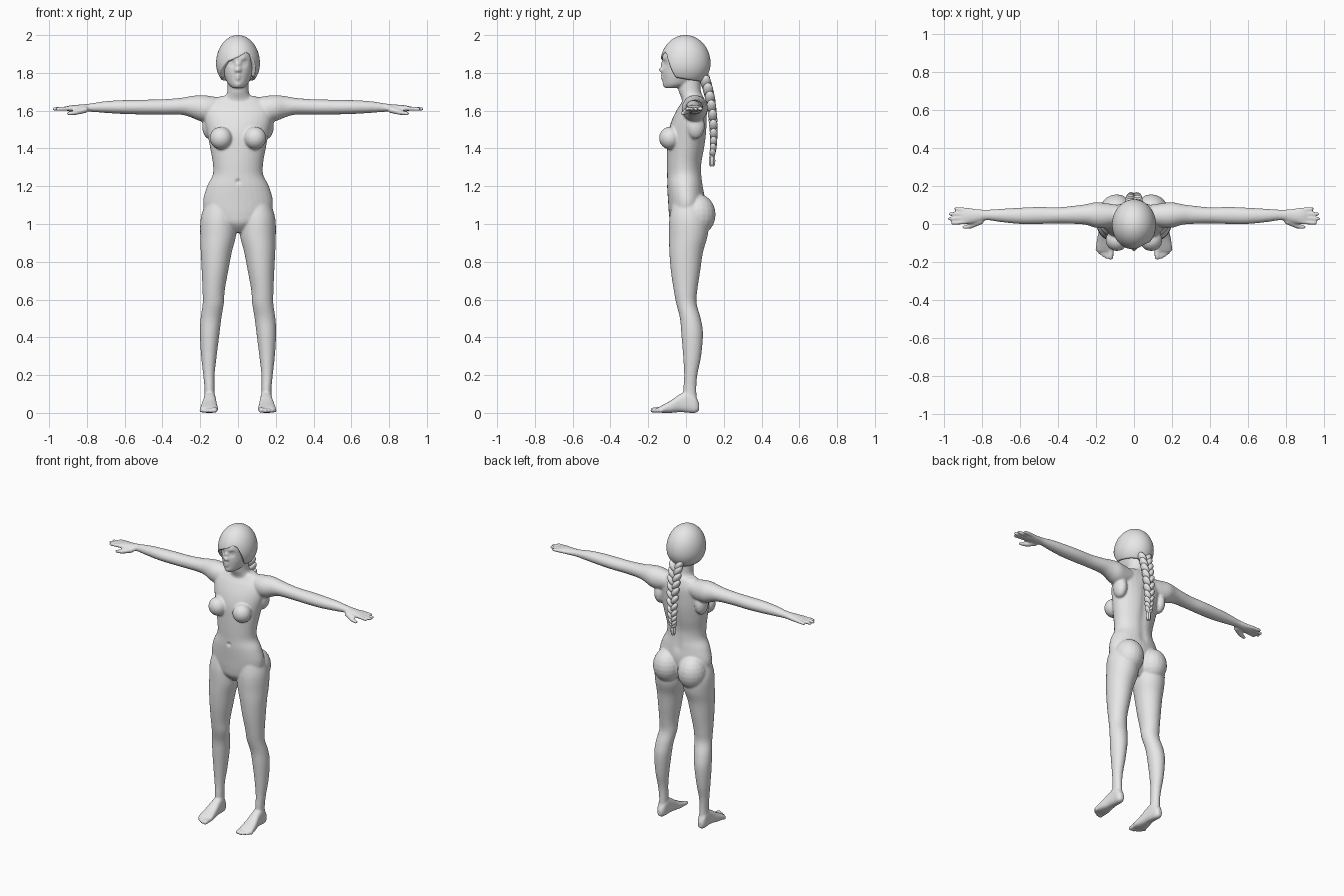
import bpy, bmesh, math
from mathutils import Vector, Matrix

if "Cube" in bpy.data.objects:
    bpy.data.objects.remove(bpy.data.objects["Cube"])

grey = bpy.data.materials.new("plain grey")
grey.diffuse_color = (0.8, 0.8, 0.8, 1)
grey.use_nodes = True
grey.node_tree.nodes["Principled BSDF"].inputs["Base Color"].default_value = grey.diffuse_color


def finish(bm, name):
    bmesh.ops.recalc_face_normals(bm, faces=bm.faces[:])
    me = bpy.data.meshes.new(name)
    bm.to_mesh(me)
    bm.free()
    me.materials.append(grey)
    for p in me.polygons:
        p.use_smooth = True
    ob = bpy.data.objects.new(name, me)
    bpy.context.collection.objects.link(ob)
    return ob


def spline(rows, steps=5):
    """Catmull-Rom resampling of section rows."""
    out = []
    for i in range(len(rows) - 1):
        a, b, c, d = (rows[max(0, min(len(rows) - 1, i + k))] for k in (-1, 0, 1, 2))
        for s in range(steps):
            t = s / steps
            out.append([0.5 * (2 * q + (r - p) * t + (2 * p - 5 * q + 4 * r - u) * t * t
                               + (3 * q - p - 3 * r + u) * t ** 3)
                        for p, q, r, u in zip(a, b, c, d)])
    return out + [list(rows[-1])]


def loft(bm, axis, rows, power=1.0, n=32):
    """Rows: position along axis, then low and high limits of the two other axes."""
    rings = []
    for t, a0, a1, b0, b1 in spline(rows):
        ring = []
        for k in range(n):
            c, s = math.cos(2 * math.pi * k / n), math.sin(2 * math.pi * k / n)
            a = (a0 + a1) / 2 + (a1 - a0) / 2 * math.copysign(abs(c) ** power, c)
            b = (b0 + b1) / 2 + (b1 - b0) / 2 * math.copysign(abs(s) ** power, s)
            ring.append(bm.verts.new({"x": (t, a, b), "y": (a, t, b), "z": (a, b, t)}[axis]))
        rings.append(ring)
    for r, q in zip(rings, rings[1:]):
        for k in range(n):
            bm.faces.new((r[k], r[(k + 1) % n], q[(k + 1) % n], q[k]))
    bm.faces.new(rings[0][::-1])
    bm.faces.new(rings[-1])


def ball(bm, centre, radii, rot=Matrix()):
    m = Matrix.Translation(centre) @ rot @ Matrix.Diagonal((*radii, 1))
    bmesh.ops.create_uvsphere(bm, u_segments=20, v_segments=12, radius=1, matrix=m)


def digit(bm, p, q, r0, r1):
    """Tapered round-ended finger or toe segment."""
    p, q = Vector(p), Vector(q)
    rot = (q - p).to_track_quat("Z", "Y").to_matrix().to_4x4()
    bmesh.ops.create_cone(bm, cap_ends=True, segments=16, radius1=r0, radius2=r1, depth=(q - p).length,
                          matrix=Matrix.Translation((p + q) / 2) @ rot)
    ball(bm, p, (r0,) * 3)
    ball(bm, q, (r1,) * 3)


bm = bmesh.new()
# Leg
loft(bm, "z", [(1.12, .03, .17, -.07, .09), (1.05, .012, .193, -.085, .11), (1.0, .008, .2, -.09, .12),
               (.93, .012, .2, -.09, .113), (.85, .033, .197, -.088, .09), (.75, .052, .192, -.08, .075),
               (.65, .07, .188, -.065, .06), (.58, .075, .187, -.052, .056), (.5, .088, .198, -.032, .078),
               (.42, .098, .202, -.025, .09), (.3, .113, .195, -.015, .08), (.2, .124, .184, -.01, .06),
               (.12, .125, .177, -.014, .055), (.04, .125, .178, -.014, .06)])
ball(bm, (.092, .06, 1.05), (.092, .097, .11))
# Foot and toes
loft(bm, "y", [(.07, .138, .165, .012, .05), (.05, .126, .178, 0, .09), (.02, .12, .18, 0, .12),
               (-.03, .115, .184, .004, .10), (-.08, .11, .195, 0, .066), (-.12, .105, .2, 0, .044),
               (-.145, .108, .197, .003, .03)], .75)
for x, y, r in [(.121, -.175, .0145), (.143, -.174, .011), (.161, -.163, .011), (.178, -.15, .0105),
                (.192, -.134, .01)]:
    digit(bm, (x, -.12, .02), (x + .002, y, r), r, r)
# Arm and palm
loft(bm, "x", [(.08, 0, .1, 1.56, 1.665), (.15, -.02, .11, 1.54, 1.678), (.2, -.02, .115, 1.545, 1.682),
               (.25, -.005, .105, 1.565, 1.677), (.3, 0, .098, 1.578, 1.668), (.4, .003, .088, 1.58, 1.66),
               (.5, 0, .09, 1.58, 1.658), (.6, 0, .086, 1.582, 1.656), (.7, .01, .08, 1.588, 1.65),
               (.78, .02, .075, 1.594, 1.638), (.84, .006, .08, 1.592, 1.632), (.88, 0, .085, 1.594, 1.629),
               (.905, .003, .082, 1.599, 1.624)])
# Fingers and thumb
for y, tip, out in [(.012, .957, .004), (.033, .974, .028), (.054, .97, .054), (.074, .94, .08)]:
    digit(bm, (.88, y, 1.612), (tip, out, 1.609), .0125, .0095)
digit(bm, (.81, .015, 1.605), (.86, -.01, 1.59), .018, .0135)
digit(bm, (.86, -.01, 1.59), (.897, -.017, 1.585), .0135, .01)
# Chest and side of the back
ball(bm, (.09, -.085, 1.455), (.06, .058, .06))
ball(bm, (.152, .05, 1.52), (.038, .05, .07))
# Mirror the side parts
twin = bmesh.ops.duplicate(bm, geom=bm.verts[:] + bm.edges[:] + bm.faces[:])["geom"]
for v in twin:
    if isinstance(v, bmesh.types.BMVert):
        v.co.x *= -1


def central(rows):
    loft(bm, "z", [(z, -w, w, f, b) for z, w, f, b in rows])


# Torso, neck, head
central([(.955, .035, -.04, .05), (1.0, .12, -.08, .08), (1.05, .17, -.09, .09), (1.12, .185, -.095, .1),
         (1.2, .164, -.1, .092), (1.26, .134, -.1, .085), (1.32, .133, -.101, .085), (1.4, .147, -.1, .1),
         (1.48, .163, -.095, .11), (1.55, .178, -.075, .112), (1.61, .185, -.045, .11),
         (1.65, .15, -.018, .1), (1.678, .09, -.005, .088)])
central([(1.6, .12, -.02, .1), (1.655, .085, -.022, .1), (1.68, .066, -.03, .088), (1.71, .056, -.04, .078),
         (1.8, .055, -.05, .075)])
central([(1.72, .026, -.11, -.05), (1.738, .05, -.118, .02), (1.77, .067, -.122, .06), (1.8, .076, -.125, .08),
         (1.84, .083, -.124, .095), (1.88, .087, -.126, .1), (1.92, .083, -.116, .09), (1.96, .055, -.08, .06)])
body = finish(bm, "body")

# Fuse the parts into one smooth skin
rem = body.modifiers.new("fuse", "REMESH")
rem.mode, rem.voxel_size, rem.use_smooth_shade = "VOXEL", .0058, True
smo = body.modifiers.new("soften", "SMOOTH")
smo.factor, smo.iterations = .5, 7
bpy.context.view_layer.update()
skin = bpy.data.meshes.new_from_object(body.evaluated_get(bpy.context.evaluated_depsgraph_get()))
body.modifiers.clear()
body.data = skin

# Soft dents and bumps along y: x, y, z, radius, depth
marks = [(0, -.126, 1.817, .014, -.021), (0, -.122, 1.845, .012, -.011), (.011, -.128, 1.812, .008, -.005),
         (.033, -.112, 1.853, .017, .011), (.034, -.102, 1.852, .009, -.006), (.03, -.115, 1.877, .014, -.004),
         (0, -.123, 1.784, .011, -.009), (0, -.122, 1.769, .011, -.009), (0, -.128, 1.776, .005, .004),
         (0, -.116, 1.737, .018, -.006), (0, -.1, 1.225, .011, .01)]
marks += [(0, .1, 1.2 + .035 * i, .028, -.006) for i in range(11)]
for x, y, z, r, depth in marks:
    for sx in ({x, -x}):
        c = Vector((sx, y, z))
        for v in skin.vertices:
            if abs(v.co.z - z) < 3 * r and abs(v.co.x - sx) < 3 * r:
                v.co.y += depth * math.exp(-(v.co - c).length_squared / (r * r))
for v in skin.vertices:
    v.co.z = max(v.co.z, 0)

# Hair cap: columns run from the crown to a swept hairline
hairline = [(-180, 1.75), (-100, 1.763), (-65, 1.77), (-52, 1.815), (-30, 1.86), (0, 1.885), (25, 1.912),
            (38, 1.9), (50, 1.85), (62, 1.775), (100, 1.763), (180, 1.75)]


def edge_height(deg):
    for (a, za), (b, zb) in zip(hairline, hairline[1:]):
        if a <= deg <= b:
            return za + (zb - za) * (deg - a) / (b - a)


bm = bmesh.new()
COLS, ROWS = 96, 26
crown = bm.verts.new((0, 0, 2.0))
grid = []
for c in range(COLS):
    deg = -180 + 360 * c / COLS
    z_end = edge_height(deg)
    low = math.acos(max(-1, (z_end - 1.85) / (.15 if z_end > 1.85 else .13)))
    column = []
    for r in range(1, ROWS + 1):
        phi = low * r / ROWS
        s, h = math.sin(phi), math.cos(phi)
        z = 1.85 + h * (.15 if h > 0 else .13)
        a = math.radians(deg)
        column.append(bm.verts.new((.116 * s * math.sin(a), -.003 - .133 * s * math.cos(a), z)))
    grid.append(column)
for c in range(COLS):
    p, q = grid[c], grid[(c + 1) % COLS]
    bm.faces.new((crown, p[0], q[0]))
    for r in range(ROWS - 1):
        bm.faces.new((p[r], p[r + 1], q[r + 1], q[r]))
hair = finish(bm, "hair_cap")
sol = hair.modifiers.new("thickness", "SOLIDIFY")
sol.thickness, sol.offset = .022, -1

# Braid: alternating tilted lobes, a tie and a loose tuft
bm = bmesh.new()
path = spline([(.1, 1.765), (.122, 1.69), (.138, 1.6), (.146, 1.5), (.145, 1.42), (.14, 1.37)], 4)
for i, (y, z) in enumerate(path):
    side = 1 if i % 2 else -1
    k = 1 - .5 * (i / len(path)) ** 1.5
    ball(bm, (side * .019 * k, y, z), (.021 * k, .028 * k, .042 * k), Matrix.Rotation(side * .6, 4, "Y"))
ball(bm, (0, .14, 1.365), (.014, .014, .012))
for x, y in ((-.008, .138), (.008, .138), (0, .146), (0, .13)):
    ball(bm, (x, y, 1.335), (.009, .009, .032))
finish(bm, "braid")
